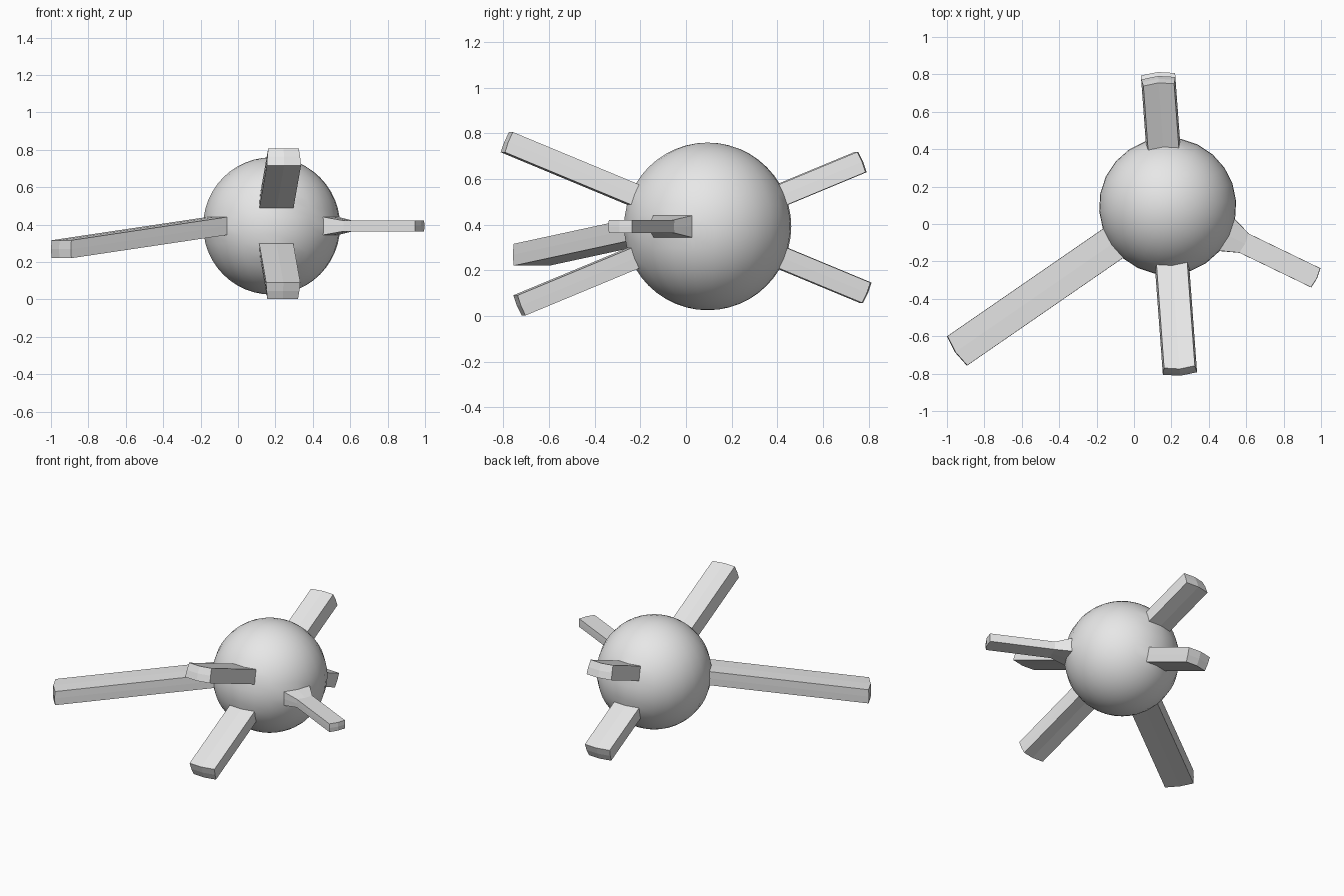
import bpy, bmesh
from math import radians, degrees, atan2, hypot, sin, cos
from mathutils import Vector, Matrix

cube = bpy.data.objects.get("Cube")
if cube:
    bpy.data.objects.remove(cube)

RADIUS = 0.367
CENTRE = Vector((0.18, 0.095, 0.3925))
TURN = 4.2      # heading offset of the whole body, degrees

grey = bpy.data.materials.new("plain_grey")
grey.use_nodes = True
grey.diffuse_color = (0.8, 0.8, 0.8, 1)
grey.node_tree.nodes["Principled BSDF"].inputs["Base Color"].default_value = (0.8, 0.8, 0.8, 1)

# Ball
bm = bmesh.new()
bmesh.ops.create_uvsphere(bm, u_segments=24, v_segments=24, radius=RADIUS)
bmesh.ops.rotate(bm, verts=bm.verts, matrix=Matrix.Rotation(radians(TURN), 3, 'Z'))
for f in bm.faces:
    f.smooth = True


def direction(heading, rise):
    h, r = radians(heading), radians(rise)
    return Vector((cos(h) * cos(r), sin(h) * cos(r), sin(r)))


def patch(heading, rise):
    """Faces of the ball, two wide and two high, around a direction."""
    found = []
    for f in bm.faces:
        c = f.calc_center_median()
        turn = (degrees(atan2(c.y, c.x)) - heading + 180) % 360 - 180
        lift = degrees(atan2(c.z, hypot(c.x, c.y))) - rise
        if abs(turn) < 14 and abs(lift) < 7.4:
            found.append(f)
    return found


def extrude(faces, move, scale=1.0):
    """Pull the faces out along a vector, scaling about their outline; return the cap."""
    geom = bmesh.ops.extrude_face_region(bm, geom=faces)["geom"]
    bmesh.ops.delete(bm, geom=[f for f in faces if f.is_valid], context='FACES')
    cap = [g for g in geom if isinstance(g, bmesh.types.BMFace)]
    verts = list({v for f in cap for v in f.verts})
    rim = [v for v in verts if any(len(set(e.link_faces) & set(cap)) == 1 for e in v.link_edges)]
    mid = sum((v.co for v in rim), Vector()) / len(rim)
    for v in verts:
        v.co = mid + (v.co - mid) * scale + move
    for f in {f for v in verts for f in v.link_faces}:
        f.smooth = False
    return cap


# Front and back arms: heading, rise, length
for heading, rise, length in ((-90, 22.5, 0.60), (-90, -22.5, 0.54),
                              (90, 22.5, 0.372), (90, -22.5, 0.395)):
    heading += TURN
    extrude(patch(heading, rise), direction(heading, rise) * length)

# Long drooping right arm
side = 210 + TURN
extrude(patch(side, 0), direction(side + 0.4, -7) * 1.02)

# Left arm with a narrowed neck
side = -30 + TURN
neck = extrude(patch(side, 0), direction(side, 0) * 0.10, 0.6)
extrude(neck, direction(side, 0) * 0.425)

bmesh.ops.recalc_face_normals(bm, faces=bm.faces)
mesh = bpy.data.meshes.new("ball_with_arms")
bm.to_mesh(mesh)
bm.free()
mesh.materials.append(grey)
body = bpy.data.objects.new("ball_with_arms", mesh)
body.location = CENTRE
bpy.context.collection.objects.link(body)
